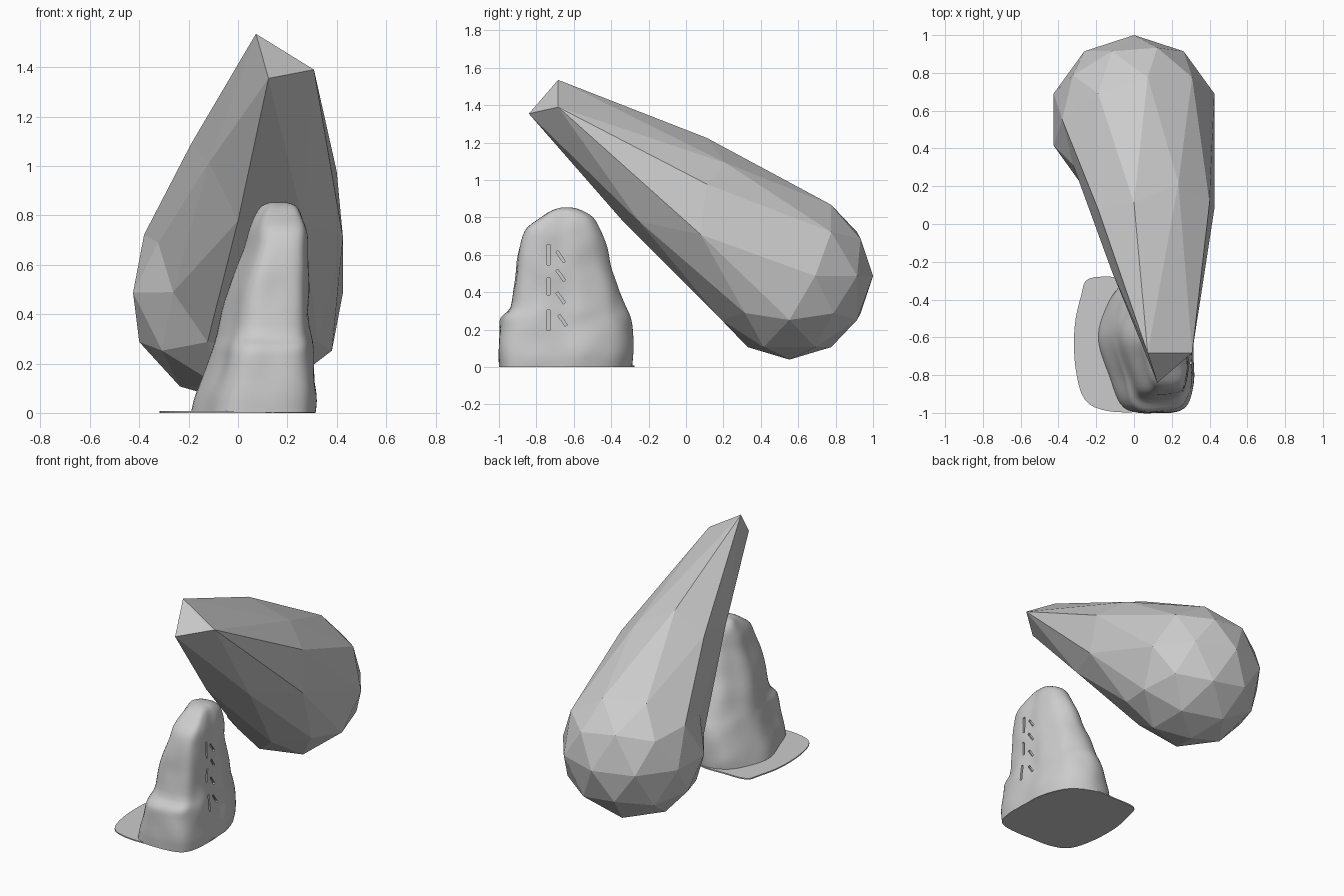
import bpy, bmesh, math
from mathutils import Vector, noise

if "Cube" in bpy.data.objects:
    bpy.data.objects.remove(bpy.data.objects["Cube"])


def make_object(name, bm):
    bmesh.ops.recalc_face_normals(bm, faces=bm.faces[:])
    mesh = bpy.data.meshes.new(name)
    bm.to_mesh(mesh)
    bm.free()
    ob = bpy.data.objects.new(name, mesh)
    bpy.context.collection.objects.link(ob)
    return ob


def catmull(pts, n, closed):
    """Resample points with a spline that passes through all of them."""
    pts = [Vector(p) for p in pts]
    k, out = len(pts), []
    get = (lambda i: pts[i % k]) if closed else (lambda i: pts[max(0, min(k - 1, i))])
    for i in range(k if closed else k - 1):
        a, b, c, d = (get(i + j) for j in (-1, 0, 1, 2))
        for s in range(n):
            t = s / n
            out.append(0.5 * (2 * b + (c - a) * t + (2 * a - 5 * b + 4 * c - d) * t * t
                              + (3 * b - a - 3 * c + d) * t ** 3))
    if not closed:
        out.append(pts[-1])
    return out


# Teardrop: low-poly ball with one triangle pulled out with a soft falloff
RADIUS, PULL, REACH = 0.447, Vector((0, -1.013, 0.668)), 0.45
bm = bmesh.new()
bmesh.ops.create_icosphere(bm, subdivisions=2, radius=RADIUS)
tip_dirs = [(0.1625, -0.5, 0.8507), (0.688, -0.5, 0.5257), (0.2764, -0.8506, 0.4472)]
tips = [Vector(d) * RADIUS for d in tip_dirs]
for v in bm.verts:
    t = max(0, 1 - min((v.co - p).length for p in tips) / REACH)
    v.co += PULL * (3 * t * t - 2 * t ** 3)
bmesh.ops.translate(bm, verts=bm.verts[:], vec=(0, 0.553, 0.487))
make_object("teardrop", bm)

# Standing stone: plan outline lofted through sections (left, right, front, back)
plan = [(0, .55), (.12, .27), (.27, .04), (.58, 0), (.9, .04), (1, .2),
        (1, .45), (.98, .65), (.84, .88), (.55, 1), (.25, .95), (.08, .78)]
outline = catmull(plan, 6, True)
heights = [0, .08, .2, .265, .32, .45, .56, .67, .745, .80, .838, .852]
bounds = [(-.19, .31, -1.0, -.29), (-.17, .315, -1.0, -.28), (-.12, .30, -.995, -.285),
          (-.10, .295, -.985, -.30), (-.085, .29, -.935, -.325), (-.05, .28, -.915, -.365),
          (-.015, .28, -.905, -.405), (.025, .28, -.885, -.435), (.045, .275, -.845, -.46),
          (.07, .26, -.775, -.495), (.10, .235, -.715, -.56), (.135, .195, -.67, -.61)]
zs = catmull([(z, 0) for z in heights], 3, False)
bs = catmull(bounds, 3, False)
bm = bmesh.new()
rings = []
for zv, (x0, x1, y0, y1) in zip(zs, bs):
    ring = []
    for px, py in outline:
        p = Vector((x0 + px * (x1 - x0), y0 + py * (y1 - y0), zv[0] + 0.001))
        fade = min(1, zv[0] / 0.1) * 0.012
        bump = noise.noise(p * 7) * fade
        out = Vector((px - .5, py - .5, 0)).normalized()
        ring.append(bm.verts.new(p + out * bump))
    rings.append(ring)
for a, b in zip(rings, rings[1:]):
    for i in range(len(a)):
        j = (i + 1) % len(a)
        bm.faces.new((a[i], a[j], b[j], b[i]))
bm.faces.new(rings[0])
bm.faces.new(rings[-1])
stone = make_object("standing_stone", bm)

# Plain chisel grooves down the right side of the stone
bm = bmesh.new()
grooves = [(-.735, .60, .11, 0), (-.735, .43, .09, 0), (-.735, .25, .11, 0),
           (-.67, .59, .07, 35), (-.67, .49, .07, 35), (-.67, .37, .07, 35), (-.66, .25, .07, 35)]
for y, z, length, tilt in grooves:
    box = bmesh.ops.create_cube(bm, size=1)["verts"]
    bmesh.ops.scale(bm, verts=box, vec=(.08, .014, length))
    angle = math.radians(tilt)
    for v in box:
        x, ly, lz = v.co
        v.co = (x + .307 + max(0, .4 - z) * .06,
                y + ly * math.cos(angle) - lz * math.sin(angle),
                z + ly * math.sin(angle) + lz * math.cos(angle))
cutter = make_object("groove_cutter", bm)
cutter.hide_render = True
mod = stone.modifiers.new("grooves", 'BOOLEAN')
mod.operation, mod.solver, mod.object = 'DIFFERENCE', 'EXACT', cutter
bpy.ops.object.select_all(action='DESELECT')
bpy.context.view_layer.objects.active = stone
stone.select_set(True)
bpy.ops.object.modifier_apply(modifier=mod.name)
bpy.data.objects.remove(cutter)
bpy.ops.object.shade_smooth_by_angle(angle=math.radians(35))

# Thin ground skirt spreading out on the stone's left
rim = [(-.08, -.28), (-.24, -.29), (-.28, -.38), (-.315, -.55), (-.31, -.76), (-.26, -.93),
       (-.14, -.99), (.05, -.995), (.22, -.98), (.30, -.9), (.31, -.65), (.25, -.42), (.1, -.29)]
bm = bmesh.new()
base = bm.faces.new([bm.verts.new((x, y, 0)) for x, y in catmull(rim, 4, True)])
top = bmesh.ops.extrude_face_region(bm, geom=[base])["geom"]
for v in top:
    if isinstance(v, bmesh.types.BMVert):
        v.co.z = 0.008
if not base.is_valid or len(bm.faces) < 54:
    bm.faces.new([v for v in bm.verts if v.co.z == 0])
make_object("ground_skirt", bm)
